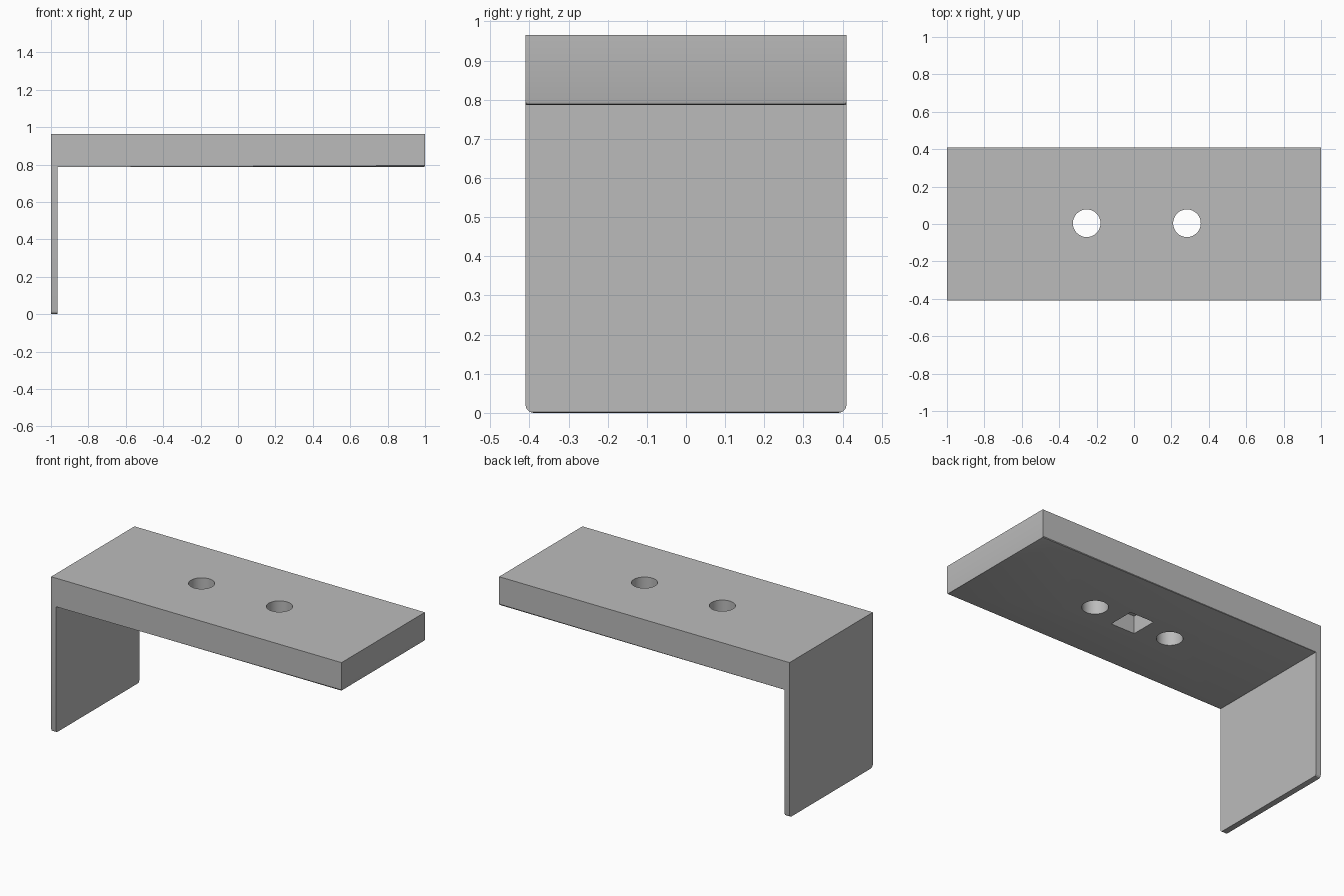
import bpy, bmesh
from mathutils import Matrix

cube = bpy.data.objects.get("Cube")
if cube:
    bpy.data.objects.remove(cube)

grey = bpy.data.materials.new("plain grey")
grey.use_nodes = True
colour = (0.5, 0.5, 0.5, 1)
grey.diffuse_color = colour
grey.node_tree.nodes["Principled BSDF"].inputs["Base Color"].default_value = colour

HALF_Y, TOP, UNDER, INNER = 0.41, 0.965, 0.787, -0.966


def add_object(name, bm):
    bmesh.ops.recalc_face_normals(bm, faces=bm.faces)
    mesh = bpy.data.meshes.new(name)
    bm.to_mesh(mesh)
    bm.free()
    mesh.materials.append(grey)
    obj = bpy.data.objects.new(name, mesh)
    bpy.context.collection.objects.link(obj)
    return obj


def bevel(bm, test, width, segments):
    edges = [e for e in bm.edges if test(*[v.co for v in e.verts])]
    bmesh.ops.bevel(bm, geom=edges, offset=width, segments=segments,
                    profile=0.5, affect='EDGES')


# L-shaped body: thick shelf with a thin leg at one end
profile = [(-1, 0), (INNER, 0), (INNER, UNDER), (1, UNDER), (1, TOP), (-1, TOP)]
bm = bmesh.new()
face = bm.faces.new([bm.verts.new((x, -HALF_Y, z)) for x, z in profile])
side = bmesh.ops.extrude_face_region(bm, geom=[face])
bmesh.ops.translate(bm, vec=(0, 2 * HALF_Y, 0),
                    verts=[v for v in side["geom"] if isinstance(v, bmesh.types.BMVert)])
bmesh.ops.recalc_face_normals(bm, faces=bm.faces)

# Rounded lower corners of the leg, then softened edges under the shelf and leg
bevel(bm, lambda a, b: a.z == b.z == 0 and a.y == b.y, 0.02, 3)
bevel(bm, lambda a, b: abs(a.z - UNDER) < 0.001 and abs(b.z - UNDER) < 0.001, 0.008, 2)
bevel(bm, lambda a, b: a.z < 0.001 and b.z < 0.001 and a.x > -0.98 and b.x > -0.98, 0.008, 1)
bracket = add_object("shelf_and_leg", bm)


def cut(cutter):
    cutter.hide_render = True
    cutter.hide_viewport = True
    mod = bracket.modifiers.new(cutter.name, 'BOOLEAN')
    mod.operation = 'DIFFERENCE'
    mod.solver = 'EXACT'
    mod.object = cutter


# Two round holes through the shelf
for name, x in (("right_hole_cutter", -0.253), ("left_hole_cutter", 0.283)):
    bm = bmesh.new()
    bmesh.ops.create_cone(bm, cap_ends=True, segments=32, radius1=0.074, radius2=0.074,
                          depth=0.5, matrix=Matrix.Translation((x, 0.004, 0.87)))
    cut(add_object(name, bm))

# Square pocket in the underside between the holes
bm = bmesh.new()
bmesh.ops.create_cube(bm, size=1, matrix=Matrix.Translation((0.015, 0.004, UNDER))
                      @ Matrix.Diagonal((0.165, 0.165, 0.22, 1)))
cut(add_object("pocket_cutter", bm))

# Bake the cuts and remove the cutters
bpy.context.view_layer.update()
final = bpy.data.meshes.new_from_object(
    bracket.evaluated_get(bpy.context.evaluated_depsgraph_get()))
bracket.modifiers.clear()
bracket.data = final
for obj in list(bpy.data.objects):
    if obj.name.endswith("_cutter"):
        bpy.data.objects.remove(obj)

# Smooth the hole walls while keeping edges sharp
bpy.ops.object.select_all(action='DESELECT')
bracket.select_set(True)
bpy.context.view_layer.objects.active = bracket
bpy.ops.object.shade_smooth_by_angle(angle=0.5)
